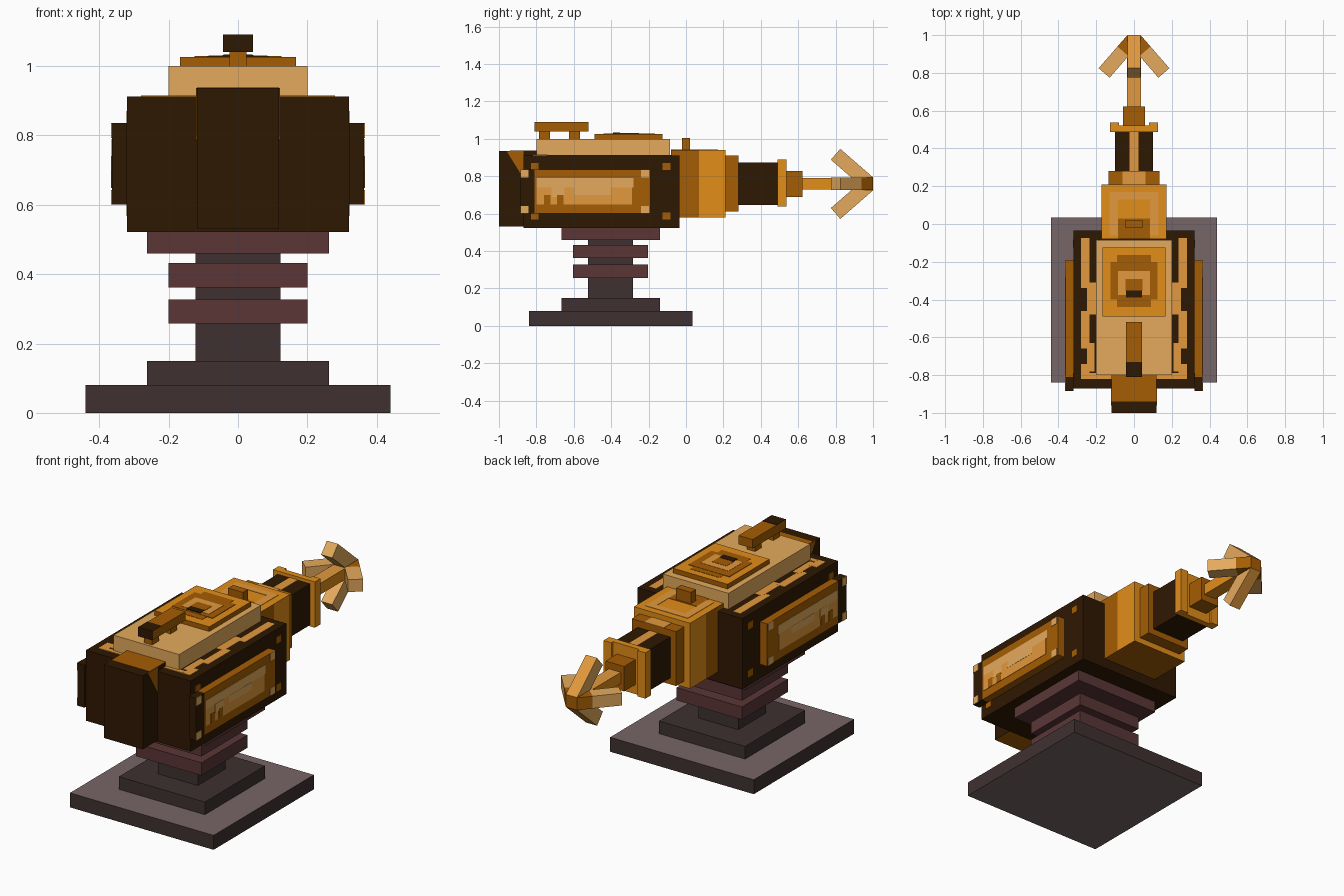
import bpy, bmesh, math
from mathutils import Vector

if "Cube" in bpy.data.objects:
    bpy.data.objects.remove(bpy.data.objects["Cube"])


def lin(c):
    c /= 255
    return c / 12.92 if c <= 0.04045 else ((c + 0.055) / 1.055) ** 2.4


PALETTE = {"tan": "e4aa5d", "light_orange": "e2993d", "orange": "e28d19",
           "brown": "a65d04", "dark_brown": "2f1802", "dark_stone": "3f3030",
           "red_stone": "5b3636", "pale_stone": "776566"}
NAMES = list(PALETTE)
MATS = []
for key, h in PALETTE.items():
    m = bpy.data.materials.new(key)
    m.diffuse_color = [lin(int(h[i:i + 2], 16)) for i in (0, 2, 4)] + [1]
    m.use_nodes = True
    m.node_tree.nodes["Principled BSDF"].inputs["Base Color"].default_value = m.diffuse_color
    MATS.append(m)

SIDES = {"front": (0, -1, 0), "back": (0, 1, 0), "top": (0, 0, 1), "bottom": (0, 0, -1),
         "left": (-1, 0, 0), "right": (1, 0, 0)}


def finish(name, bm):
    me = bpy.data.meshes.new(name)
    bm.to_mesh(me)
    bm.free()
    ob = bpy.data.objects.new(name, me)
    for m in MATS:
        me.materials.append(m)
    bpy.context.collection.objects.link(ob)
    return ob


def box(name, x, y, z, color, **faces):
    """Box from ranges; a single x number means symmetric. faces: side=colour."""
    if not isinstance(x, tuple):
        x = (-x, x)
    bm = bmesh.new()
    bmesh.ops.create_cube(bm, size=1)
    for v in bm.verts:
        v.co = [r[0] if c < 0 else r[1] for c, r in zip(v.co, (x, y, z))]
    bm.normal_update()
    for f in bm.faces:
        f.material_index = NAMES.index(color)
        for side, col in faces.items():
            if f.normal.dot(Vector(SIDES[side])) > 0.9:
                f.material_index = NAMES.index(col)
    return finish(name, bm)


def pair(name, x, y, z, color, **faces):
    """The same box on both sides of x = 0."""
    box(name + "_right", x, y, z, color, **faces)
    box(name + "_left", (-x[1], -x[0]), y, z, color, **faces)


def prism(name, pts, half, color, axes, rule=None):
    """Extrude a 2D outline symmetrically; axes maps (u, v, w) to a position."""
    bm = bmesh.new()
    rings = [[bm.verts.new(axes(u, v, w)) for u, v in pts] for w in (-half, half)]
    n = len(pts)
    bm.faces.new(rings[0])
    bm.faces.new(rings[1][::-1])
    for i in range(n):
        j = (i + 1) % n
        bm.faces.new((rings[0][i], rings[1][i], rings[1][j], rings[0][j]))
    bmesh.ops.recalc_face_normals(bm, faces=bm.faces)
    for f in bm.faces:
        f.material_index = NAMES.index(rule(f) if rule else color)
    return finish(name, bm)


# Stepped pedestal
box("base_slab", 0.439, (-0.84, 0.035), (0, 0.08), "dark_stone", top="pale_stone", bottom="pale_stone")
box("base_step", 0.263, (-0.665, -0.14), (0.08, 0.15), "dark_stone")
box("column", 0.122, (-0.525, -0.283), (0.15, 0.46), "dark_stone")
box("lower_collar", 0.2, (-0.605, -0.203), (0.257, 0.327), "red_stone")
box("upper_collar", 0.2, (-0.605, -0.203), (0.362, 0.432), "red_stone")
box("cradle", 0.263, (-0.665, -0.14), (0.46, 0.522), "red_stone")

# Main housing with bolts
box("housing", 0.32, (-0.87, -0.035), (0.522, 0.912), "dark_brown")
for i, y in enumerate((-0.83, -0.125)):
    for j, z in enumerate((0.568, 0.832)):
        pair(f"bolt_{i}{j}", (0.32, 0.322), (y, y + 0.042), (z, z + 0.038), "brown")

# Worn trim on the housing top
for i, (x0, x1, y0, y1) in enumerate((
        (0.235, 0.28, -0.34, -0.075), (0.20, 0.25, -0.48, -0.31), (0.235, 0.28, -0.66, -0.46),
        (0.21, 0.25, -0.78, -0.63), (0.235, 0.28, -0.82, -0.74), (0.12, 0.235, -0.82, -0.79))):
    pair(f"top_trim_{i}", (x0, x1), (y0, y1), (0.912, 0.9135 + i * 0.0004), "light_orange")

# Side panels: dark front end, brown frame, bright window
pair("panel", (0.32, 0.363), (-0.81, -0.19), (0.60, 0.835), "brown")
pair("panel_end", (0.32, 0.363), (-0.885, -0.81), (0.60, 0.835), "dark_brown")
pair("panel_window_low", (0.363, 0.365), (-0.80, -0.29), (0.648, 0.74), "light_orange")
pair("panel_window_high", (0.363, 0.365), (-0.80, -0.28), (0.74, 0.79), "tan")
for i, (y0, y1, z0, z1) in enumerate(((-0.72, -0.65, 0.69, 0.74), (-0.60, -0.40, 0.70, 0.74))):
    pair(f"panel_window_drip_{i}", (0.363, 0.366), (y0, y1), (z0, z1), "tan")
for i, y in enumerate((-0.76, -0.69)):
    pair(f"panel_window_notch_{i}", (0.363, 0.3665), (y, y + 0.035), (0.648, 0.70), "brown")
for i, y in enumerate((-0.885, -0.24)):
    for j, z in enumerate((0.60, 0.793)):
        pair(f"panel_rivet_{i}{j}", (0.363, 0.366), (y, y + 0.042), (z, z + 0.042), "tan")

# Front block with brown cap and corner wedges
box("front_block", 0.118, (-1, -0.80), (0.53, 0.936), "dark_brown", bottom="brown")
box("front_cap", 0.118, (-0.94, -0.80), (0.936, 0.938), "brown")
for s, side in ((1, "right"), (-1, "left")):
    prism("front_wedge_" + side, ((-0.96, 0.936), (-0.87, 0.936), (-0.87, 0.79)), 0.0015,
          "brown", lambda u, v, w, s=s: (s * 0.119 + w, u, v))

# Lid and ringed plate
box("lid", 0.2, (-0.80, -0.085), (0.912, 1.0), "tan")
box("lid_plate", 0.167, (-0.49, -0.125), (1.0, 1.026), "brown", top="orange")
for i, (x, y0, y1, col) in enumerate((
        (0.09, -0.44, -0.165, "brown"), (0.125, -0.40, -0.20, "brown"),
        (0.085, -0.375, -0.25, "light_orange"), (0.045, -0.355, -0.29, "brown"),
        (0.042, -0.39, -0.352, "dark_brown"))):
    box(f"plate_ring_{i}", x, (y0, y1), (1.026, 1.0275 + i * 0.0014), col)

# Carry handle
box("handle_bar", 0.043, (-0.81, -0.52), (1.04, 1.089), "brown", front="dark_brown")
box("handle_bar_end", 0.043, (-0.81, -0.73), (1.089, 1.091), "dark_brown")
for i, y in enumerate((-0.785, -0.625)):
    box(f"handle_post_{i}", 0.025, (y, y + 0.058), (1.0, 1.04), "brown")

# Barrel sections
box("barrel_root", 0.172, (-0.08, 0.07), (0.578, 0.94), "brown", top="orange")
box("barrel_band", 0.172, (0.07, 0.21), (0.578, 0.94), "orange", bottom="brown")
pair("barrel_top_trim", (0.085, 0.13), (-0.06, 0.17), (0.94, 0.942), "light_orange")
box("barrel_top_trim_back", 0.085, (0.13, 0.17), (0.94, 0.942), "light_orange")
box("barrel_top_patch", 0.085, (-0.08, 0.03), (0.94, 0.942), "brown")
box("sight_pin", 0.045, (-0.022, 0.022), (0.94, 1.005), "brown")
box("barrel_step", 0.135, (0.21, 0.28), (0.61, 0.91), "brown")
box("barrel_step_trim", 0.06, (0.21, 0.28), (0.91, 0.912), "light_orange")
box("barrel_sleeve", 0.1, (0.28, 0.49), (0.645, 0.872), "dark_brown")
box("sleeve_stripe", 0.025, (0.28, 0.49), (0.872, 0.874), "light_orange")

# Muzzle flange with raised side rails
box("flange", 0.128, (0.488, 0.522), (0.637, 0.89), "orange")
pair("flange_rail", (0.08, 0.128), (0.522, 0.538), (0.637, 0.89), "orange")
box("muzzle", 0.057, (0.52, 0.622), (0.69, 0.828), "brown")

# Harpoon shaft and four barbs
ZC, H = 0.759, 0.035
box("shaft", 0.037, (0.62, 0.97), (ZC - 0.031, ZC + 0.031), "orange", top="light_orange")
box("harpoon_tip", H, (0.95, 1.0), (ZC - H, ZC + H), "brown")
A = math.radians(41)
out = Vector((math.sin(A), -math.cos(A)))
inn = Vector((-math.cos(A), -math.sin(A)))
start = Vector((H, 1.0))


def barb(name, angle, a, b, color):
    c, s = round(math.cos(angle)), round(math.sin(angle))
    p, q = start + out * a, start + out * b
    pts = [p, q, q + inn * 0.077, p + inn * 0.077]
    prism(name, pts, 0.034, color,
          lambda u, v, w: (u * c - w * s, v, ZC + u * s + w * c),
          lambda f: "light_orange" if s and abs(f.normal.x) < 0.5 and f.normal.y > 0.3 else color)


for i, name in enumerate(("right", "upper", "left", "lower")):
    ang = i * math.pi / 2
    if i % 2:
        barb(name + "_barb", ang, 0, 0.232, "tan")
    else:
        barb(name + "_barb_root", ang, 0, 0.08, "brown")
        barb(name + "_barb", ang, 0.08, 0.232, "tan")
